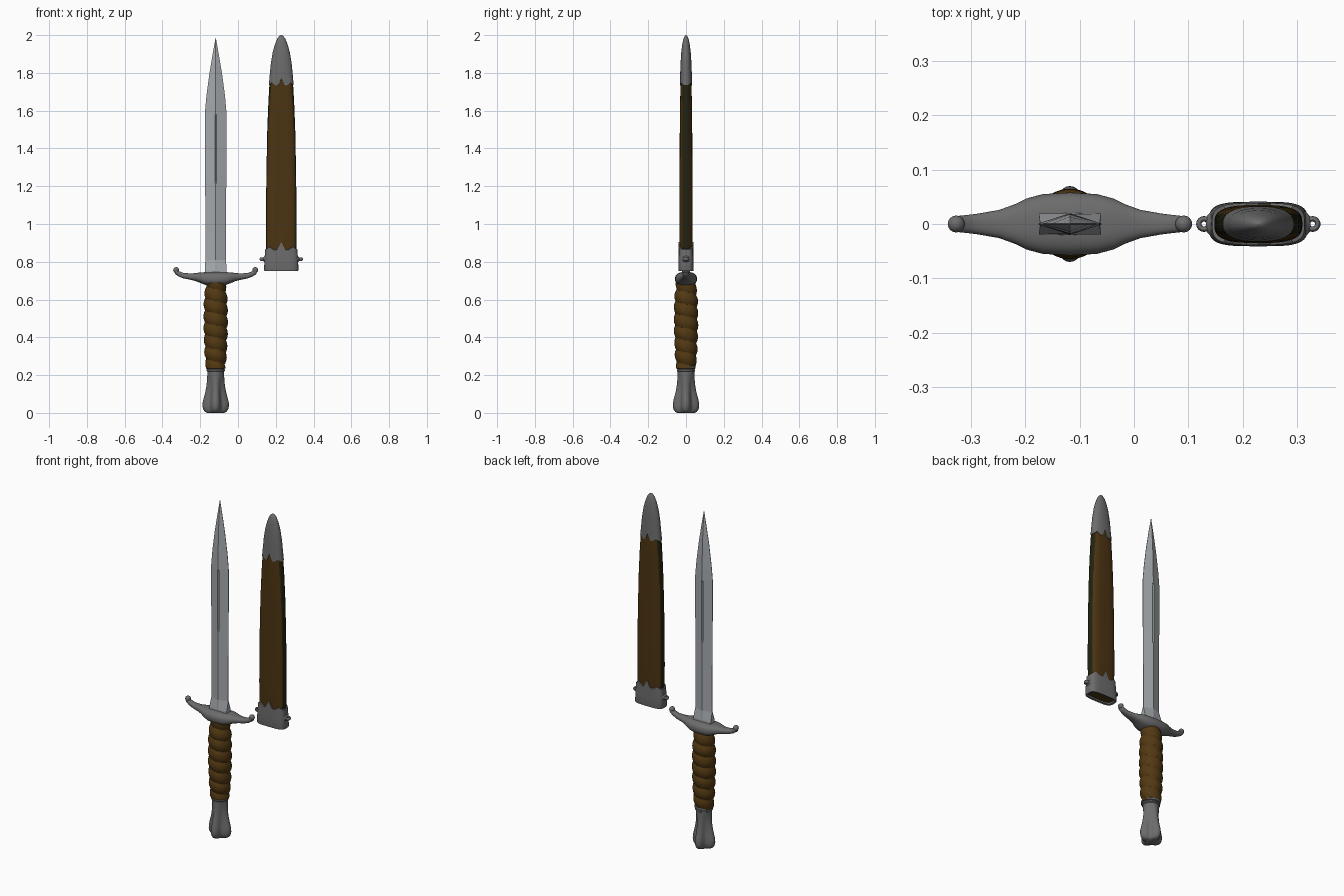
import bpy, bmesh, math

if "Cube" in bpy.data.objects:
    bpy.data.objects.remove(bpy.data.objects["Cube"])

DX, SX = -0.118, 0.229          # dagger axis, sheath axis


def material(name, rgb):
    m = bpy.data.materials.new(name)
    m.diffuse_color = (*rgb, 1)
    m.use_nodes = True
    m.node_tree.nodes["Principled BSDF"].inputs["Base Color"].default_value = m.diffuse_color
    return m


STEEL = material("blade_steel", (0.37, 0.39, 0.41))
IRON = material("grey_iron", (0.15, 0.15, 0.15))
GRIP = material("grip_leather", (0.085, 0.04, 0.006))
LEATHER = material("sheath_leather", (0.072, 0.034, 0.006))
DARK = material("dark_edge_leather", (0.016, 0.016, 0.005))


def finish(ob, mats, angle):
    for m in mats:
        ob.data.materials.append(m)
    bpy.ops.object.select_all(action='DESELECT')
    ob.select_set(True)
    bpy.context.view_layer.objects.active = ob
    bpy.ops.object.shade_smooth_by_angle(angle=math.radians(angle))
    return ob


def loft(name, rings, mats, angle=40, rule=None):
    """Skin a list of equal-length point rings and cap both ends."""
    bm = bmesh.new()
    vs = [[bm.verts.new(p) for p in r] for r in rings]
    n = len(rings[0])
    for a, b in zip(vs, vs[1:]):
        for i in range(n):
            j = (i + 1) % n
            bm.faces.new((a[i], a[j], b[j], b[i]))
    bm.faces.new(vs[0][::-1])
    bm.faces.new(vs[-1])
    bmesh.ops.recalc_face_normals(bm, faces=bm.faces[:])
    if rule:
        for f in bm.faces:
            f.material_index = rule(f)
    me = bpy.data.meshes.new(name)
    bm.to_mesh(me)
    bm.free()
    ob = bpy.data.objects.new(name, me)
    bpy.context.collection.objects.link(ob)
    return finish(ob, mats, angle)


def oval(a, b, n=2.0, count=96):
    """Superellipse outline, from round (2) to boxy (4+)."""
    pts = []
    for i in range(count):
        t = 2 * math.pi * i / count
        c, s = math.cos(t), math.sin(t)
        r = (abs(c) ** n + abs(s) ** n) ** (-1 / n)
        pts.append((a * c * r, b * s * r))
    return pts


def polar(cx, z, fn, count=64):
    ts = [2 * math.pi * i / count for i in range(count)]
    return [(cx + fn(t) * math.cos(t), fn(t) * math.sin(t), z) for t in ts]


def interp(table, x):
    for (x0, y0), (x1, y1) in zip(table, table[1:]):
        if x <= x1:
            k = (x - x0) / (x1 - x0)
            k = k * k * (3 - 2 * k)
            return y0 + (y1 - y0) * k
    return table[-1][1]


# Blade: rectangular root running into a diamond section with a short fuller
def blade_ring(z, w, t, e, groove):
    f = min(0.005, w * 0.3)
    tf = e + (t - e) * (1 - f / w)
    tc = tf - 0.007 if groove else t
    half = [(w, e), (f, tf), (0, tc), (-f, tf), (-w, e)]
    pts = half + [(-x, -y) for x, y in half]
    return [(DX + x, y, z) for x, y in pts]


loft("blade", [blade_ring(*r) for r in [
    (0.72, 0.058, 0.02, 0.0195, 0), (0.755, 0.057, 0.02, 0.019, 0),
    (0.81, 0.055, 0.02, 0.002, 0), (1.0, 0.054, 0.02, 0.001, 0),
    (1.215, 0.056, 0.02, 0.001, 0), (1.225, 0.056, 0.02, 0.001, 1),
    (1.57, 0.058, 0.019, 0.001, 1), (1.58, 0.058, 0.019, 0.001, 0),
    (1.68, 0.049, 0.018, 0.001, 0), (1.8, 0.033, 0.014, 0.001, 0),
    (1.9, 0.016, 0.008, 0.001, 0), (1.985, 0.001, 0.001, 0.0005, 0)]], [STEEL], 8)

# Guard: swept along x, thick in the middle, arms rising to rolled ends
arm = [(0.05, 0.055, 0.676, 0.745), (0.08, 0.047, 0.687, 0.744),
       (0.10, 0.037, 0.696, 0.741), (0.13, 0.026, 0.704, 0.738),
       (0.17, 0.019, 0.712, 0.741), (0.195, 0.016, 0.722, 0.75),
       (0.215, 0.014, 0.735, 0.768)]
stations = [(-s, *r) for s, *r in reversed(arm)] + [(0, 0.058, 0.673, 0.746)] + arm
loft("guard", [[(DX + s, y, (lo + hi) / 2 + z)
                for y, z in oval(d, (hi - lo) / 2, 2.6, 32)]
               for s, d, lo, hi in stations], [IRON], 60)
for side in (-1, 1):
    bpy.ops.mesh.primitive_uv_sphere_add(segments=24, ring_count=12, radius=0.0155,
                                         location=(DX + side * 0.2095, 0, 0.756))
    knob = bpy.context.object
    knob.name = "guard_end"
    finish(knob, [IRON], 60)

# Grip: leather wound in a rising spiral
GRIP_R = [(0.235, 0.045), (0.33, 0.052), (0.46, 0.056), (0.58, 0.055), (0.69, 0.046)]


def grip_r(z):
    return lambda t: interp(GRIP_R, z) + 0.009 * abs(
        math.sin(math.pi * (z / 0.064 + t / (2 * math.pi)))) ** 0.7


loft("grip", [polar(DX, z, grip_r(z), 48)
              for z in [0.235 + 0.455 * i / 130 for i in range(131)]], [GRIP], 50)

# Pommel: four-lobed flare below a round neck
loft("pommel", [polar(DX, z, lambda t, r=r, k=k: r - k * (1 - math.cos(4 * t)) / 2)
                for z, r, k in [
    (0, 0.046, 0.014), (0.006, 0.057, 0.02), (0.018, 0.066, 0.024),
    (0.035, 0.07, 0.026), (0.055, 0.069, 0.026), (0.08, 0.063, 0.022),
    (0.11, 0.055, 0.016), (0.15, 0.048, 0.01), (0.19, 0.045, 0.004),
    (0.215, 0.044, 0), (0.23, 0.044, 0)]], [IRON], 60)
loft("pommel_collar", [polar(DX, z, lambda t, r=r: r) for z, r in [
    (0.218, 0.044), (0.222, 0.048), (0.229, 0.048), (0.232, 0.045),
    (0.235, 0.05), (0.246, 0.05), (0.25, 0.045)]], [IRON], 30)


# Sheath
def sheath_ring(a, b, n, z, edge=None):
    return [(SX + x, y, z + (edge(x / a) if edge else 0)) for x, y in oval(a, b, n)]


def crest(u):
    """Pointed middle with small shoulders, for the metal edges."""
    u = abs(u)
    return 0.042 * max(0, 1 - u / 0.25) + 0.016 * max(0, 1 - abs(u - 0.75) / 0.3)


# Leather body with dark narrow sides
loft("sheath_body", [sheath_ring(*r) for r in [
    (0.076, 0.029, 3.2, 0.762), (0.08, 0.034, 3.2, 0.88), (0.081, 0.035, 3, 1.0),
    (0.08, 0.035, 3, 1.15), (0.078, 0.034, 3, 1.3), (0.074, 0.033, 2.8, 1.5),
    (0.068, 0.031, 2.6, 1.65), (0.059, 0.028, 2.4, 1.8)]],
    [LEATHER, DARK], 40,
    lambda f: int(abs(f.calc_center_median().y) < 0.019 and abs(f.normal.x) > 0.6))

# Metal mouth with a rim around the opening
loft("sheath_mouth", [
    sheath_ring(0.077, 0.030, 3.4, 0.775), sheath_ring(0.079, 0.031, 3.4, 0.755),
    sheath_ring(0.089, 0.040, 3.8, 0.752), sheath_ring(0.091, 0.041, 3.8, 0.757),
    sheath_ring(0.089, 0.040, 3.8, 0.81),
    sheath_ring(0.085, 0.0385, 3.6, 0.862, crest),
    sheath_ring(0.079, 0.033, 3.2, 0.864, crest)], [IRON], 35,
    None)
# open the mouth so the leather shows inside
mouth = bpy.data.objects["sheath_mouth"].data
bm = bmesh.new()
bm.from_mesh(mouth)
bmesh.ops.delete(bm, geom=[f for f in bm.faces if len(f.verts) > 4], context='FACES_ONLY')
bm.to_mesh(mouth)
bm.free()

# Metal tip
loft("sheath_tip", [
    sheath_ring(0.061, 0.028, 2.4, 1.733, crest),
    sheath_ring(0.0655, 0.0325, 2.4, 1.733, crest)] + [
    sheath_ring(a, b, 2.2, z) for a, b, z in [
        (0.061, 0.031, 1.79), (0.055, 0.029, 1.85), (0.045, 0.025, 1.91),
        (0.034, 0.020, 1.95), (0.022, 0.014, 1.98), (0.012, 0.008, 1.994),
        (0.003, 0.002, 2.0)]], [IRON], 45)

# Hanging loops on both sides of the mouth
for side in (-1, 1):
    loft("loop_base", [[(SX + side * s, y, 0.814 + z) for y, z in oval(d, h, 2, 24)]
                       for s, d, h in [(0.082, 0.026, 0.02), (0.09, 0.02, 0.015),
                                       (0.096, 0.013, 0.008)]], [IRON])
    bpy.ops.mesh.primitive_torus_add(location=(SX + side * 0.1, 0, 0.814),
                                     major_radius=0.0095, minor_radius=0.005,
                                     major_segments=24, minor_segments=10)
    ring = bpy.context.object
    ring.name = "hanging_loop"
    ring.scale.z = 1.8
    finish(ring, [IRON], 60)
